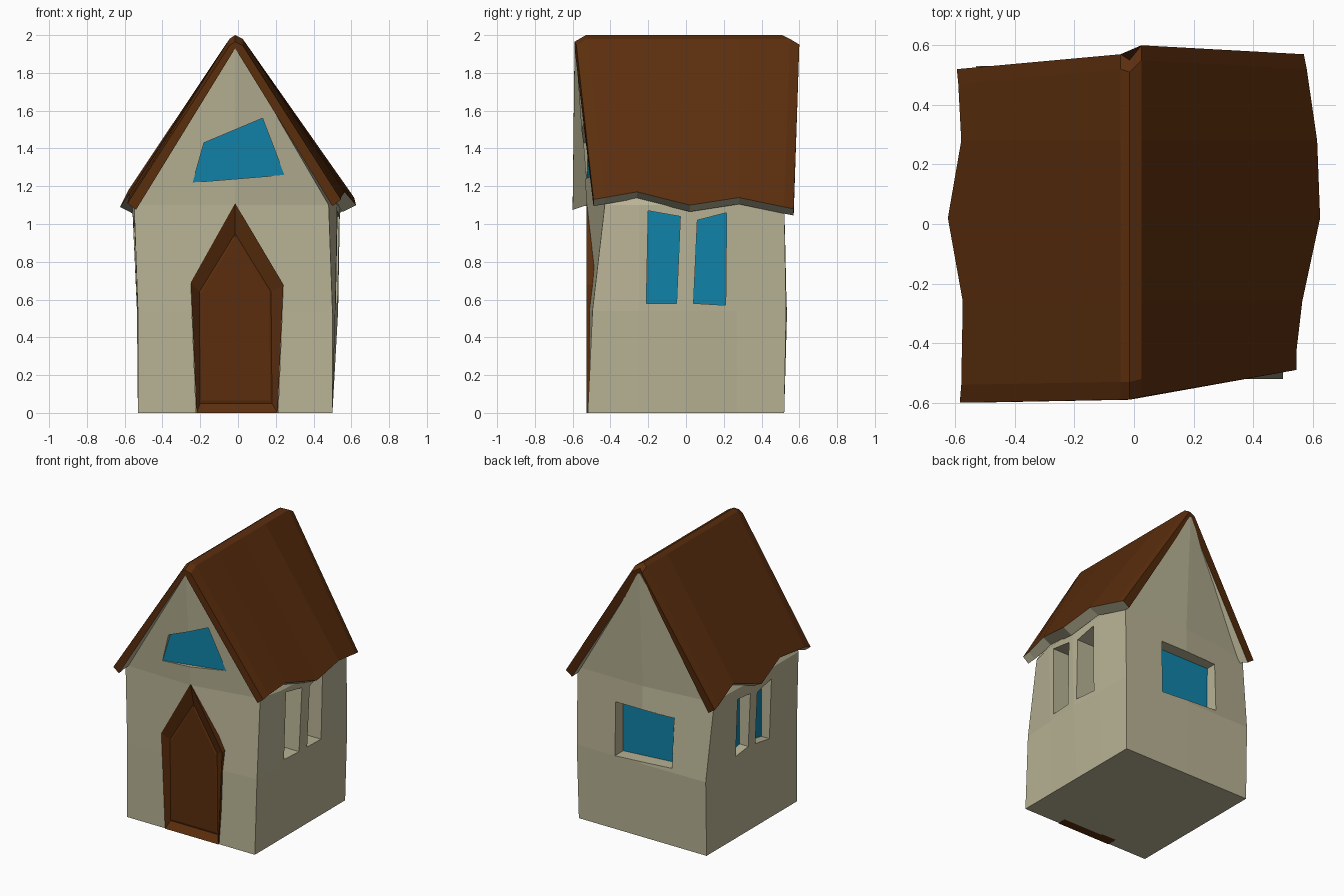
import bpy, bmesh

if "Cube" in bpy.data.objects:
    bpy.data.objects.remove(bpy.data.objects["Cube"])

C = -0.015  # x of the ridge line


def material(name, rgb):
    m = bpy.data.materials.new(name)
    m.diffuse_color = (*rgb, 1)
    m.use_nodes = True
    m.node_tree.nodes["Principled BSDF"].inputs["Base Color"].default_value = m.diffuse_color
    return m


PLASTER = material("plaster", (0.48, 0.45, 0.30))
WOOD = material("wood", (0.105, 0.027, 0.004))
GLASS = material("glass", (0.005, 0.225, 0.39))


def make_object(name, bm, *mats):
    bmesh.ops.recalc_face_normals(bm, faces=bm.faces)
    mesh = bpy.data.meshes.new(name)
    bm.to_mesh(mesh)
    bm.free()
    for m in mats:
        mesh.materials.append(m)
    ob = bpy.data.objects.new(name, mesh)
    bpy.context.collection.objects.link(ob)
    return ob


def loft(bm, rings, caps=True):
    """Skin closed rings of points; returns the vertex rings."""
    vs = [[bm.verts.new(p) for p in ring] for ring in rings]
    n = len(vs[0])
    for a, b in zip(vs, vs[1:]):
        for i in range(n):
            j = (i + 1) % n
            bm.faces.new((a[i], a[j], b[j], b[i]))
    if caps:
        bm.faces.new(vs[0])
        bm.faces.new(vs[-1])
    return vs


def prism(name, pts, axis, a, b, mat=None, skew=0):
    """Extrude a 2D outline along x or y from a to b, optionally skewed."""
    def place(u, v, d):
        d += skew * u
        return (d, u, v) if axis == 'x' else (u, d, v)
    bm = bmesh.new()
    loft(bm, [[place(u, v, d) for u, v in pts] for d in (a, b)])
    return make_object(name, bm, *([mat] if mat else []))


# Walls: crooked five-sided sections lofted from front to back
# each: left x at three heights, right x at three heights, y per ring point
stations = [
    ((-.53, -.53, -.55), (.50, .50, .48),
     (-.52, -.52, -.51, -.585, -.43, -.495, -.52, -.52)),
    ((-.53, -.53, -.55), (.50, .515, .525), (-.25,) * 8),
    ((-.53, -.535, -.56), (.50, .53, .54), (.01,) * 8),
    ((-.53, -.53, -.55), (.50, .52, .53), (.27,) * 8),
    ((-.53, -.53, -.55), (.50, .51, .51),
     (.52, .53, .46, .565, .52, .53, .52, .52)),
]
rings = []
for lx, rx, ys in stations:
    prof = [(lx[0], 0), (lx[1], .54), (lx[2], 1.1), (C, 1.95),
            (rx[2], 1.1), (rx[1], .54), (rx[0], 0), (C, 0)]
    rings.append([(x, y, z) for (x, z), y in zip(prof, ys)])
bm = bmesh.new()
vs = loft(bm, rings, caps=False)
for ring, y_mid, y_up in ((vs[0], -.525, -.525), (vs[-1], .535, .52)):
    l0, l1, l2, top, r2, r1, r0, c0 = ring
    c1 = bm.verts.new((C, y_mid, .54))
    c2 = bm.verts.new((C, y_up, 1.1))
    for f in ((l0, c0, c1, l1), (l1, c1, c2, l2), (c0, r0, r1, c1),
              (c1, r1, r2, c2), (l2, c2, top), (c2, r2, top)):
        bm.faces.new(f)
walls = make_object("walls", bm, PLASTER)


def cut(cutter):
    cutter.hide_render = True
    cutter.display_type = 'WIRE'
    mod = walls.modifiers.new(cutter.name, 'BOOLEAN')
    mod.operation = 'DIFFERENCE'
    mod.solver = 'EXACT'
    mod.object = cutter


# Windows: name, outline, axis, pane depth, outer end of the cutter, skew
windows = [
    ("right_window_front", [(-.21, .58), (-.05, .58), (-.03, 1.04), (-.20, 1.07)],
     'x', .38, .8, 0),
    ("right_window_back", [(.04, .58), (.21, .57), (.215, 1.06), (.06, 1.02)],
     'x', .38, .8, 0),
    ("left_window_front", [(-.20, .58), (-.03, .61), (-.03, .99), (-.20, 1.02)],
     'x', -.465, -.8, 0),
    ("left_window_back", [(.05, .62), (.19, .60), (.19, 1.02), (.05, 1.01)],
     'x', -.465, -.8, 0),
    ("back_window", [(-.26, .57), (.20, .54), (.20, .93), (-.265, .93)],
     'y', .435, .8, 0),
    ("gable_window", [(-.24, 1.22), (.245, 1.26), (.13, 1.56), (-.18, 1.43)],
     'y', -.502, -.8, .08),
]
for name, pts, axis, depth, end, skew in windows:
    cut(prism(name + "_cutter", pts, axis, depth, end, skew=skew))
    inner = depth - .02 if depth > 0 else depth + .02
    outer = depth + .003 if depth > 0 else depth - .003
    prism(name + "_pane", pts, axis, inner, outer, GLASS, skew)

# Door: pointed frame sloping in to a recessed panel
frame = [(-.22, 0), (-.25, .69), (C, 1.11), (.24, .68), (.21, 0)]
panel = [(-.20, .05), (-.205, .64), (C, .95), (.175, .64), (.18, .05)]
cut(prism("door_cutter", [(x, z if z else -.05) for x, z in frame], 'y', -.46, -.8))
field = [(C + (x - C) * .95, .45 + (z - .45) * .96) for x, z in panel]
bm = bmesh.new()
loft(bm, [[(x, y, z) for x, z in pts] for pts, y in
          ((frame, -.45), (frame, -.526), (panel, -.49), (field, -.495))])
make_object("door", bm, WOOD)

# Roof: wavy eaves, chamfered gable ends, plaster-coloured underside
# each: y of left eave, left ridge, ridge, right ridge, right eave;
# left eave x, z; right eave x, z; drop of the top; inset of the underside
roof_stations = [
    ((-.60, -.59, -.59, -.58, -.49), -.585, 1.11, .545, 1.13, .035, .045),
    ((-.54, -.53, -.53, -.52, -.43), -.58, 1.13, .545, 1.14, 0, .05),
    ((-.26,) * 5, -.575, 1.16, .565, 1.17, 0, .07),
    ((.02,) * 5, -.625, 1.09, .625, 1.10, 0, .07),
    ((.28,) * 5, -.58, 1.18, .615, 1.14, 0, .07),
    ((.47, .52, .51, .55, .52), -.59, 1.09, .58, 1.09, 0, .07),
    ((.52, .57, .55, .60, .57), -.595, 1.08, .57, 1.08, .03, .05),
]
rings = []
for (yl, yrl, yr, yrr, yre), xl, zl, xr, zr, drop, inset in roof_stations:
    rings.append([
        (xl, yl, zl),
        (C - .03, yrl, 1.98 - drop),
        (C, yr, 2.0 - drop),
        (C + .04, yrr, 1.98 - drop),
        (xr, yre, zr),
        (xr - inset, yre, zr - .035),
        (C, yr, 1.93),
        (xl + inset, yl, zl - .035)])
bm = bmesh.new()
loft(bm, rings)
bmesh.ops.recalc_face_normals(bm, faces=bm.faces)
for f in bm.faces:
    if f.normal.z < -.1 and abs(f.normal.y) < .8:
        f.material_index = 1
make_object("roof", bm, WOOD, PLASTER)
